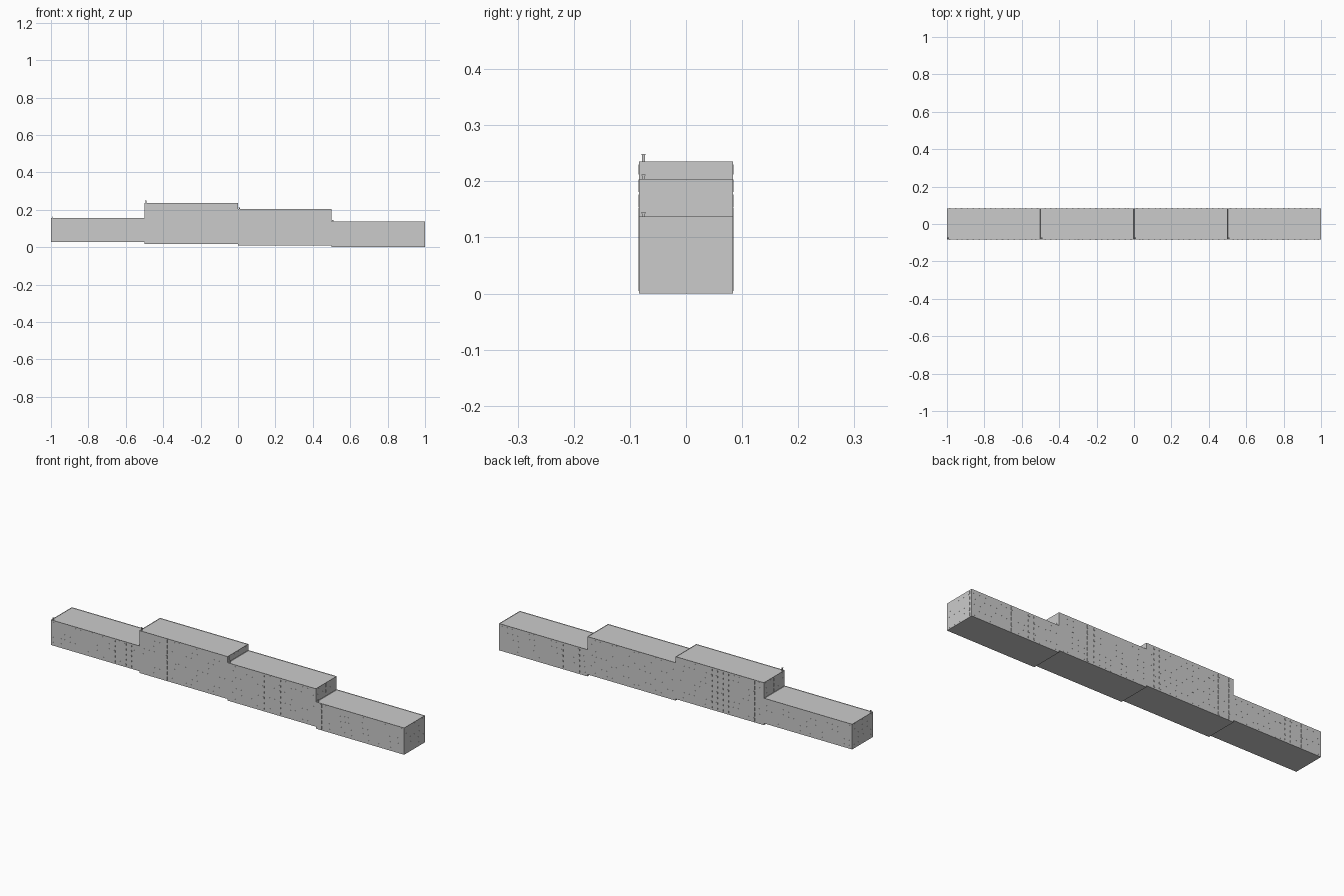
import bpy, bmesh
from mathutils import Vector

if "Cube" in bpy.data.objects:
    bpy.data.objects.remove(bpy.data.objects["Cube"])

HALF_D = 0.0842      # half depth of the building
STEP = 0.5           # length of each section
PROUD = 0.0006       # how far window panels stand off the wall

# x start, base z, roof z, storeys, chimney height, front and back stair/balcony columns (0..1 along x)
SECTIONS = [
    ("west_end", -1.0, 0.027, 0.156, 5, 0.009, (.11, .16, .42, .47, .78, .95), (.22, .28, .52, .78)),
    ("tall_middle", -0.5, 0.018, 0.235, 8, 0.014, (.05, .11, .17, .23, .31, .37, .45), (.05, .11, .17, .23, .94)),
    ("low_middle", 0.0, 0.010, 0.204, 7, 0.008, (.06, .22, .48, .53, .77), (.23, .41, .67, .95)),
    ("east_end", 0.5, 0.0, 0.137, 5, 0.008, (.06, .11, .33, .37, .65, .93, .97), (.15, .23, .54, .60)),
]


def finish(name, bm):
    bmesh.ops.recalc_face_normals(bm, faces=bm.faces)
    me = bpy.data.meshes.new(name)
    bm.to_mesh(me)
    bm.free()
    ob = bpy.data.objects.new(name, me)
    bpy.context.collection.objects.link(ob)
    return ob


def add_box(bm, lo, hi):
    lo, hi = Vector(lo), Vector(hi)
    verts = bmesh.ops.create_cube(bm, size=1)["verts"]
    for v in verts:
        v.co = Vector([(lo[i] + hi[i]) / 2 + v.co[i] * (hi[i] - lo[i]) for i in range(3)])
    return verts


def block(name, x0, z0, z1):
    # plain section with a shallow parapet around the roof
    bm = bmesh.new()
    add_box(bm, (x0, -HALF_D, z0), (x0 + STEP, HALF_D, z1))
    bm.normal_update()
    top = [f for f in bm.faces if f.normal.z > 0.9]
    bmesh.ops.inset_region(bm, faces=top, thickness=0.002)
    bmesh.ops.translate(bm, verts=list({v for f in top for v in f.verts}), vec=(0, 0, -0.002))
    finish(name + "_block", bm)


def windows(name, x0, z0, z1, floors, front, back, ends):
    bm = bmesh.new()
    h = (z1 - z0) / floors
    for k in range(floors):
        zc = z0 + (k + 0.5) * h
        # long sides: narrow tall windows in stacks, small square ones between
        for side, stacks in ((-1, front), (1, back)):
            wall = side * HALF_D
            y = sorted((wall - side * 0.001, wall + side * PROUD))
            items = [(s, 0.0035, 0.009) for s in stacks]
            for i in range(16):
                s = (i + 0.5) / 16
                if all(abs(s - t) > 0.032 for t in stacks):
                    items.append((s, 0.0045, 0.0045))
            for s, hw, hh in items:
                xc = x0 + s * STEP
                add_box(bm, (xc - hw, y[0], zc - hh), (xc + hw, y[1], zc + hh))
        # exposed ends: five even columns above any neighbouring roof
        for xw, side, above in ends:
            if zc - 0.009 < above:
                continue
            x = sorted((xw - side * 0.001, xw + side * PROUD))
            for j in range(5):
                yc = (j - 2) * 0.033
                add_box(bm, (x[0], yc - 0.005, zc - 0.008), (x[1], yc + 0.005, zc + 0.008))
    finish(name + "_windows", bm)


def chimney(name, x0, z1, height):
    bm = bmesh.new()
    x, y = x0 + 0.007, -0.0755
    add_box(bm, (x - 0.0025, y - 0.0025, z1 - 0.002), (x + 0.0025, y + 0.0025, z1 + height - 0.002))
    add_box(bm, (x - 0.0035, y - 0.0035, z1 + height - 0.002), (x + 0.0035, y + 0.0035, z1 + height))
    finish(name + "_chimney", bm)


for i, (name, x0, z0, z1, floors, ch, front, back) in enumerate(SECTIONS):
    left_roof = SECTIONS[i - 1][3] if i > 0 else 0
    right_roof = SECTIONS[i + 1][3] if i < 3 else 0
    ends = [(x0, -1, left_roof), (x0 + STEP, 1, right_roof)]
    block(name, x0, z0, z1)
    windows(name, x0, z0, z1, floors, front, back, ends)
    chimney(name, x0, z1, ch)
